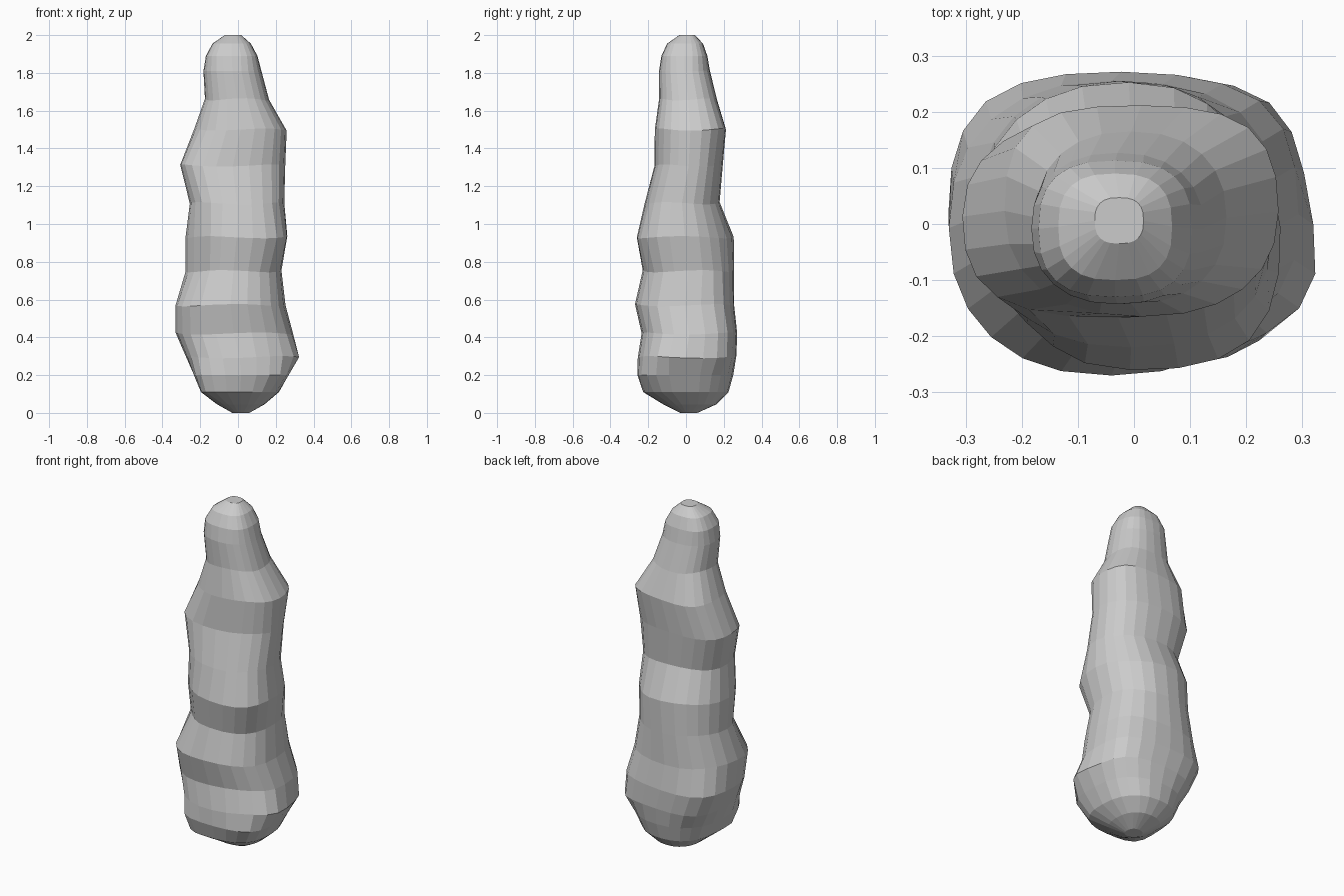
import bpy, bmesh, math

# Cross-sections: z, x min, x max, y min, y max
RINGS = [
    (0.00, -0.03, 0.06, -0.03, 0.06),
    (0.045, -0.11, 0.14, -0.12, 0.16),
    (0.11, -0.19, 0.215, -0.225, 0.225),
    (0.20, -0.23, 0.265, -0.255, 0.25),
    (0.295, -0.275, 0.293, -0.255, 0.265),
    (0.42, -0.33, 0.285, -0.235, 0.27),
    (0.57, -0.33, 0.25, -0.27, 0.255),
    (0.75, -0.28, 0.23, -0.23, 0.255),
    (0.93, -0.28, 0.262, -0.26, 0.253),
    (1.11, -0.255, 0.245, -0.22, 0.178),
    (1.31, -0.305, 0.25, -0.167, 0.195),
    (1.50, -0.23, 0.257, -0.165, 0.21),
    (1.66, -0.175, 0.165, -0.142, 0.165),
    (1.81, -0.183, 0.124, -0.143, 0.127),
    (1.89, -0.17, 0.103, -0.13, 0.113),
    (1.955, -0.135, 0.068, -0.10, 0.09),
    (2.00, -0.07, 0.017, -0.035, 0.047),
]
# Local bulges and dents: ring number, direction in degrees, outward size
BULGES = [(2, -137, 0.045), (3, -137, 0.04), (4, -137, 0.012),
          (2, -35, 0.01), (3, -40, 0.03), (4, -20, 0.042), (5, -20, 0.01),
          (4, 40, 0.03), (5, 40, 0.025), (6, 40, 0.02), (8, 40, -0.02),
          (4, 135, 0.015), (5, 135, 0.02), (7, -137, -0.03),
          (8, -137, -0.025), (8, -45, 0.02), (10, -137, 0.015),
          (11, 45, 0.015), (11, 135, 0.02)]
SIDES = 24


def power(v, e):
    return math.copysign(abs(v) ** e, v)


# Lumpy tapering column, lofted through the rings
bm = bmesh.new()
loops = []
for k, (z, x0, x1, y0, y1) in enumerate(RINGS):
    cx, cy, a, b = (x0 + x1) / 2, (y0 + y1) / 2, (x1 - x0) / 2, (y1 - y0) / 2
    e = 0.75 if k >= 14 else 0.87
    wave = 0.006 if 3 < k < 13 else 0.0
    loop = []
    for i in range(SIDES):
        t = 2 * math.pi * i / SIDES
        x = cx + a * power(math.cos(t), e)
        y = cy + b * power(math.sin(t), e)
        for ring, angle, size in BULGES:
            if ring == k:
                d = math.radians(angle)
                lump = size * max(0, math.cos(t - d)) ** 8
                x += lump * math.cos(d)
                y += lump * math.sin(d)
        loop.append(bm.verts.new((x, y, z + wave * math.sin(3 * t + k))))
    loops.append(loop)
for lo, hi in zip(loops, loops[1:]):
    for i in range(SIDES):
        j = (i + 1) % SIDES
        bm.faces.new((lo[i], lo[j], hi[j], hi[i]))
bm.faces.new(loops[0][::-1])
bm.faces.new(loops[-1])
bmesh.ops.recalc_face_normals(bm, faces=bm.faces)

mesh = bpy.data.meshes.new("rock_column")
bm.to_mesh(mesh)
bm.free()
bpy.context.collection.objects.link(bpy.data.objects.new("rock_column", mesh))
